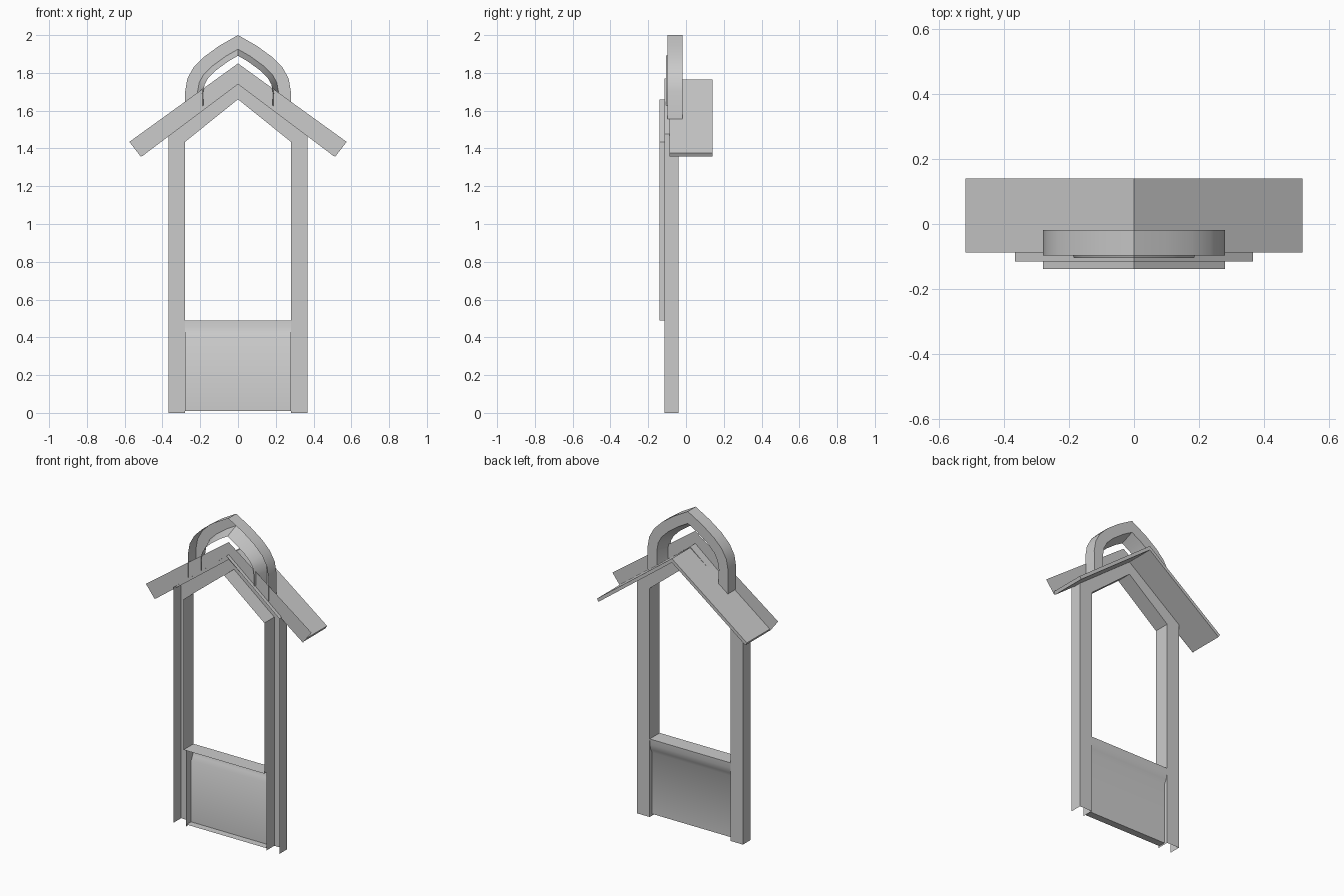
import bpy, bmesh, math
from mathutils import Vector

cube = bpy.data.objects.get("Cube")
if cube:
    bpy.data.objects.remove(cube, do_unlink=True)

grey = bpy.data.materials.new("light_grey")
grey.use_nodes = True
colour = (0.6, 0.6, 0.6, 1)
grey.diffuse_color = colour
bsdf = next(n for n in grey.node_tree.nodes if n.type == 'BSDF_PRINCIPLED')
bsdf.inputs["Base Color"].default_value = colour
bsdf.inputs["Roughness"].default_value = 0.7


def finish(name, bm):
    bmesh.ops.recalc_face_normals(bm, faces=bm.faces)
    mesh = bpy.data.meshes.new(name)
    bm.to_mesh(mesh)
    bm.free()
    mesh.materials.append(grey)
    obj = bpy.data.objects.new(name, mesh)
    bpy.context.collection.objects.link(obj)
    bpy.ops.object.select_all(action='DESELECT')
    obj.select_set(True)
    bpy.context.view_layer.objects.active = obj
    bpy.ops.object.shade_smooth_by_angle(angle=math.radians(35))
    return obj


def mirrored(half):
    """Half outline in x, z from the +x foot to the centre, mirrored to -x."""
    pts = [Vector(p) for p in half]
    return pts + [Vector((-p.x, p.y)) for p in reversed(pts[:-1])]


def offset(path, i, d, closed):
    """Mitred outward offset of one path point."""
    n = len(path)
    dirs = []
    if closed or i > 0:
        dirs.append((path[i] - path[i - 1]).normalized())
    if closed or i < n - 1:
        dirs.append((path[(i + 1) % n] - path[i]).normalized())
    normals = [Vector((t.y, -t.x)) for t in dirs]
    m = sum(normals, Vector((0, 0))).normalized()
    return path[i] + m * d / m.dot(normals[0])


def sweep(name, path, profile, closed=False, end_height=None):
    """Sweep a sheet profile of (outward offset, y) along a path in x, z."""
    bm = bmesh.new()
    rows = []
    for i in range(len(path)):
        row = []
        for d, y in profile:
            p = offset(path, i, d, closed)
            if end_height and i in (0, len(path) - 1):
                p.y = end_height(p.x)
            row.append(bm.verts.new((p.x, y, p.y)))
        rows.append(row)
    for i in range(len(rows) if closed else len(rows) - 1):
        a, b = rows[i], rows[(i + 1) % len(rows)]
        for j in range(len(profile) - 1):
            bm.faces.new((a[j], a[j + 1], b[j + 1], b[j]))
    return finish(name, bm)


def extrude_x(name, profile, half_width):
    """Sheet with a profile in y, z running across the width."""
    bm = bmesh.new()
    sides = [[bm.verts.new((x, y, z)) for y, z in profile]
             for x in (-half_width, half_width)]
    for j in range(len(profile) - 1):
        bm.faces.new((sides[0][j], sides[1][j], sides[1][j + 1], sides[0][j + 1]))
    return finish(name, bm)


# Posts and gable: one channel, open to the front
opening = [(0.28, 1.435), (0, 1.66)]
sweep("post_and_gable_channel", mirrored([(0.28, 0)] + opening),
      [(0.087, -0.115), (0.087, -0.04), (0, -0.04), (0, -0.115)])

# Thin rim standing forward around the opening
sweep("opening_rim", mirrored([(0.28, 0.49)] + opening),
      [(0, -0.115), (0, -0.139)])

# Sill, curved apron, lower panel and its bottom lip
extrude_x("sill_and_lower_panel",
          [(-0.139, 0.49), (-0.04, 0.49), (-0.042, 0.455), (-0.05, 0.42),
           (-0.065, 0.395), (-0.065, 0.01), (-0.11, 0.01)], 0.28)

# Roof slab
bm = bmesh.new()
outline = mirrored([(0.51, 1.357), (0, 1.74)]) + [
    Vector(p) for p in ((-0.52, 1.375), (0, 1.765), (0.52, 1.375))]
rings = [[bm.verts.new((p.x, y, p.y)) for p in outline] for y in (-0.088, 0.14)]
count = len(outline)
for i in range(count):
    k = (i + 1) % count
    bm.faces.new((rings[0][i], rings[0][k], rings[1][k], rings[1][i]))
for ring in rings:
    bm.faces.new((ring[0], ring[1], ring[4], ring[5]))
    bm.faces.new((ring[1], ring[2], ring[3], ring[4]))
finish("roof", bm)

# Flat gable board on the front edge of the roof
bm = bmesh.new()
lower = [bm.verts.new((x, -0.092, z)) for x, z in ((-0.515, 1.357), (0, 1.74), (0.515, 1.357))]
upper = [bm.verts.new((x, -0.092, z)) for x, z in ((-0.575, 1.435), (0, 1.85), (0.575, 1.435))]
for i in range(2):
    bm.faces.new((lower[i], lower[i + 1], upper[i + 1], upper[i]))
finish("gable_board", bm)

# Pointed arch on the roof: a channel open to the front, feet cut to the slope
arch = mirrored([(0.278, 1.56), (0.28, 1.70), (0.268, 1.77), (0.235, 1.83),
                 (0.18, 1.885), (0.1, 1.943), (0, 2.0)])
sweep("roof_arch", arch,
      [(0, -0.097), (0, -0.018), (-0.065, -0.018), (-0.095, -0.105)],
      end_height=lambda x: 1.765 - 0.75 * abs(x))
